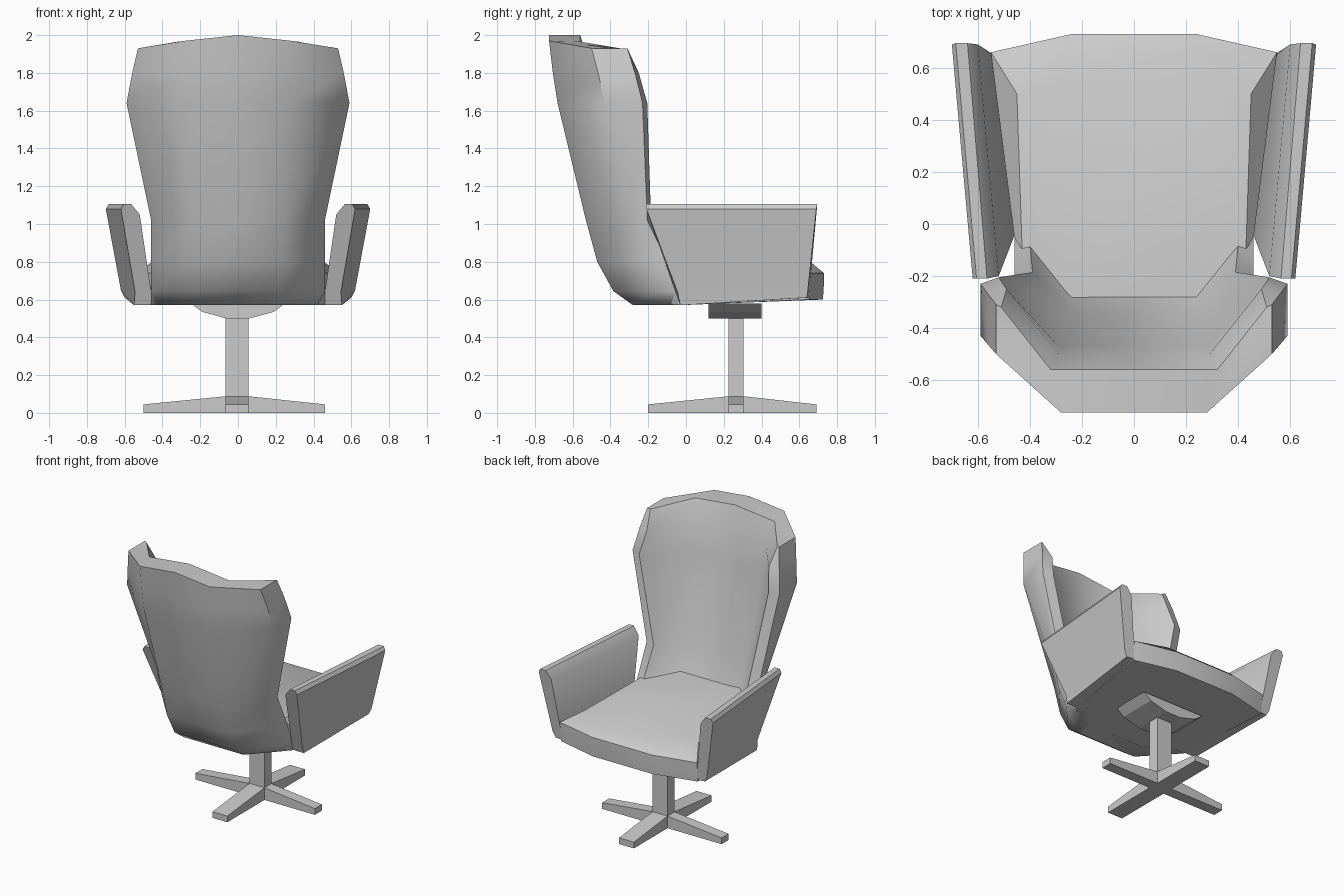
import bpy, bmesh, math
from mathutils import Vector

if "Cube" in bpy.data.objects:
    bpy.data.objects.remove(bpy.data.objects["Cube"])


def finish(bm, name, angle=None):
    bmesh.ops.remove_doubles(bm, verts=bm.verts, dist=1e-5)
    bmesh.ops.recalc_face_normals(bm, faces=bm.faces)
    me = bpy.data.meshes.new(name)
    bm.to_mesh(me)
    bm.free()
    ob = bpy.data.objects.new(name, me)
    bpy.context.collection.objects.link(ob)
    if angle:
        bpy.ops.object.select_all(action='DESELECT')
        ob.select_set(True)
        bpy.context.view_layer.objects.active = ob
        bpy.ops.object.shade_smooth_by_angle(angle=math.radians(angle))
    return ob


def skin(bm, rings):
    """Join closed rings of points with side faces; return the vertex rings."""
    vs = [[bm.verts.new(p) for p in r] for r in rings]
    n = len(vs[0])
    for a, b in zip(vs, vs[1:]):
        for k in range(n):
            bm.faces.new((a[k], a[(k + 1) % n], b[(k + 1) % n], b[k]))
    return vs


def loft(name, rings, angle=None):
    bm = bmesh.new()
    vs = skin(bm, rings)
    bm.faces.new(vs[0])
    bm.faces.new(vs[-1])
    return finish(bm, name, angle)


def mirrored(half):
    """Half ring on +x becomes a full ring."""
    return half + [(-x, y, z) for x, y, z in reversed(half)]


# Backrest: U-shaped horizontal sections (outer corner, outer side,
# front edge, inner edge, inner corner), stacked upwards
levels = [
    (0.57, (.24, -.28), (.42, -.085), (.46, -.04), (.38, -.04), (.20, -.15)),
    (0.645, (.24, -.385), (.46, -.15), (.46, -.04), (.38, -.04), (.22, -.20)),
    (0.80, (.24, -.47), (.46, -.22), (.46, -.10), (.40, -.08), (.24, -.27)),
    (1.02, (.24, -.53), (.46, -.28), (.46, -.205), (.39, -.185), (.24, -.34)),
    (1.64, (.28, -.68), (.59, -.43), (.59, -.23), (.52, -.205), (.29, -.47)),
    (1.80, (.28, -.705), (.56, -.465), (.56, -.27), (.49, -.25), (.29, -.50)),
]
rings = [[(0, l[1][1], l[0])] + [(x, y, l[0]) for x, y in l[1:]] + [(0, l[5][1], l[0])]
         for l in levels]
rings.append([(0, -.725, 2.0), (.28, -.725, 1.97), (.53, -.50, 1.93), (.53, -.31, 1.93),
              (.51, -.32, 1.925), (.32, -.56, 1.965), (0, -.56, 2.0)])
bm = bmesh.new()
full = [h + [(-x, y, z) for x, y, z in reversed(h[1:-1])] for h in rings]
vs = skin(bm, full)
for ring in (vs[0], vs[-1]):
    for k in (0, 1, 2, -1, -2, -3):
        pts = [ring[k % 12], ring[(k + 1) % 12], ring[(5 - k) % 12], ring[(6 - k) % 12]]
        bm.faces.new(list(dict.fromkeys(pts)))
finish(bm, "backrest", 50)

# Seat cushion: bottom, rim, padded top
loft("seat", [
    mirrored([(.24, -.28, .57), (.46, -.04, .57), (.55, .65, .60), (.24, .725, .60)]),
    mirrored([(.24, -.38, .645), (.46, -.05, .645), (.55, .655, .68), (.24, .73, .68)]),
    mirrored([(.24, -.38, .74), (.46, -.05, .74), (.55, .66, .74), (.24, .73, .74)]),
    mirrored([(.24, -.33, .84), (.43, -.10, .81), (.45, .50, .80), (.27, .67, .79)]),
], 35)

# Armrests: slabs splayed outwards towards the open side
arm_back = [(.55, -.03, .57), (.545, -.045, .64), (.62, -.21, 1.08), (.605, -.21, 1.105),
            (.565, -.21, 1.105), (.52, -.20, 1.05), (.46, -.045, .64), (.46, -.03, .57)]
arm_front = [(.60, .64, .61), (.62, .645, .65), (.70, .69, 1.08), (.685, .695, 1.105),
             (.64, .695, 1.105), (.60, .69, 1.05), (.545, .65, .65), (.54, .65, .61)]
for s, side in ((1, "right"), (-1, "left")):
    loft("armrest_" + side, [[(s * x, y, z) for x, y, z in r] for r in (arm_back, arm_front)], 40)

# Mounting plate under the seat
plate = [(-.25, .58), (-.19, .535), (-.06, .50), (.06, .50), (.19, .535), (.25, .58)]
loft("seat_mount", [[(x, y, z) for x, z in plate] for y in (.12, .40)])

# Pedestal column
cx, cy = -.005, .265
loft("column", [[(cx + a * .06, cy + b * .04, z) for a, b in ((-1, -1), (1, -1), (1, 1), (-1, 1))]
                for z in (.02, .52)])


# Cross foot: two bars tapering down to their ends
def bar(name, axis, stations, centre, half):
    rows = []
    for t, h in stations:
        sec = [(centre - half, 0), (centre + half, 0), (centre + half, h), (centre - half, h)]
        rows.append([(t, w, z) if axis == 'x' else (w, t, z) for w, z in sec])
    loft(name, rows)


bar("foot_across", 'x', [(-.50, .045), (cx - .06, .088), (cx + .06, .088), (.46, .045)], cy, .04)
bar("foot_along", 'y', [(-.20, .045), (cy - .04, .088), (cy + .04, .088), (.69, .045)], cx, .06)
